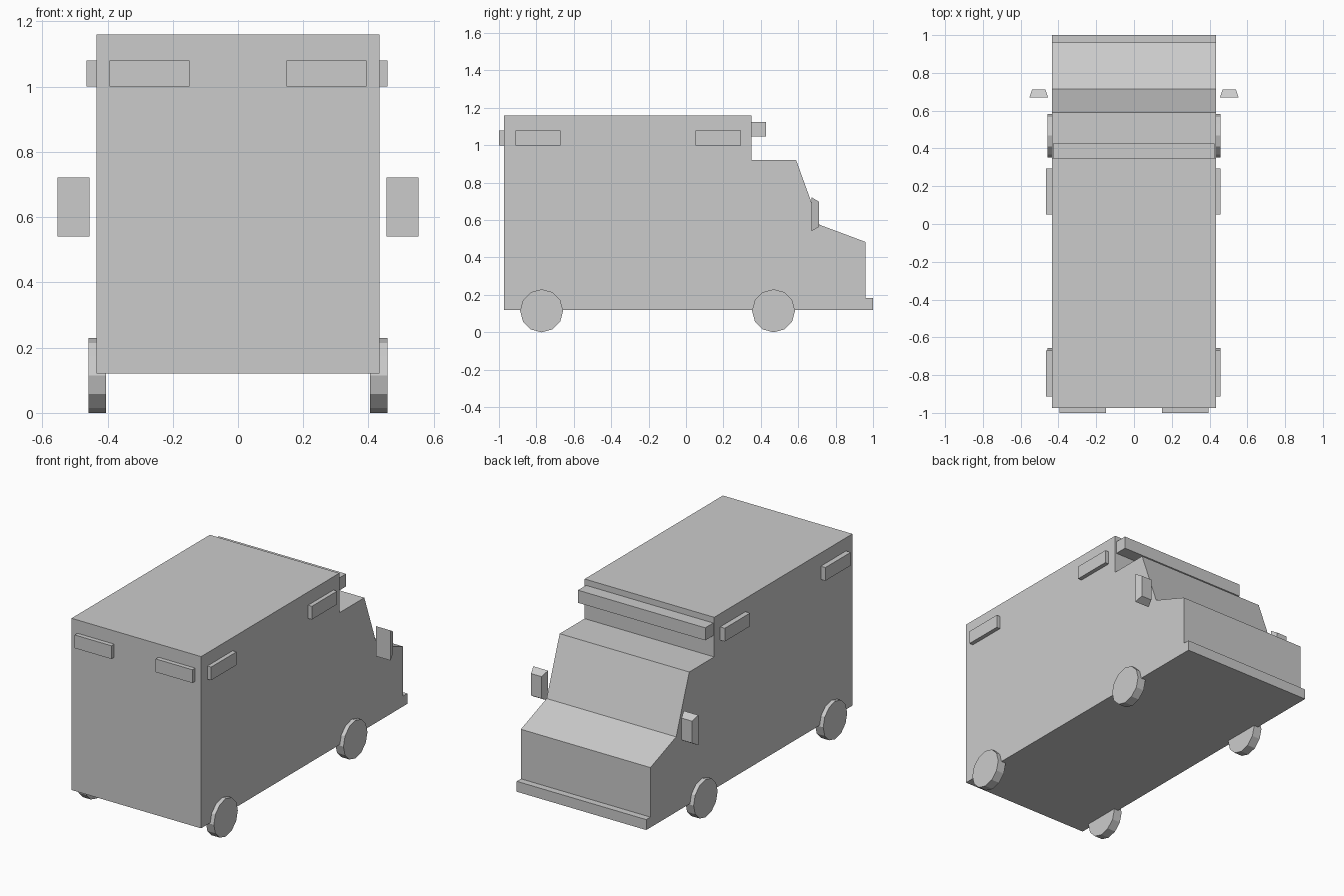
import bpy, bmesh
from math import pi
from mathutils import Matrix

if "Cube" in bpy.data.objects:
    bpy.data.objects.remove(bpy.data.objects["Cube"])


def make_object(name, bm):
    bmesh.ops.recalc_face_normals(bm, faces=bm.faces)
    mesh = bpy.data.meshes.new(name)
    bm.to_mesh(mesh)
    bm.free()
    obj = bpy.data.objects.new(name, mesh)
    bpy.context.collection.objects.link(obj)
    return obj


def box(name, x, y, z):
    """Box from (min, max) ranges on each axis."""
    bm = bmesh.new()
    bmesh.ops.create_cube(bm, size=1)
    for v in bm.verts:
        v.co = [r[0] if c < 0 else r[1] for r, c in zip((x, y, z), v.co)]
    return make_object(name, bm)


def side_x(side, a, b):
    return tuple(sorted((side * a, side * b)))


# Van body: side profile (y, z) extruded across the width
HALF = 0.434
profile = [(-0.973, 0.12), (-0.973, 1.16), (0.35, 1.16), (0.35, 0.92),
           (0.589, 0.92), (0.714, 0.575), (0.96, 0.483), (0.96, 0.183),
           (1.0, 0.183), (1.0, 0.12)]
bm = bmesh.new()
face = bm.faces.new([bm.verts.new((-HALF, y, z)) for y, z in profile])
ext = bmesh.ops.extrude_face_region(bm, geom=[face])
bmesh.ops.translate(bm, vec=(2 * HALF, 0, 0),
                    verts=[v for v in ext["geom"] if isinstance(v, bmesh.types.BMVert)])
make_object("van_body", bm)

# Roof light bar above the cab
box("roof_light_bar", (-0.428, 0.425), (0.345, 0.427), (1.048, 1.124))

for side, label in ((-1, "left"), (1, "right")):
    # Wheels: twelve-sided discs set into the body sides
    for pos, y in (("front", -0.772), ("rear", 0.468)):
        bm = bmesh.new()
        bmesh.ops.create_cone(bm, cap_ends=True, segments=12, radius1=0.115,
                              radius2=0.115, depth=0.054,
                              matrix=Matrix.Translation((side * 0.432, y, 0.115))
                              @ Matrix.Rotation(pi / 2, 4, 'Y'))
        make_object(f"wheel_{pos}_{label}", bm)

    # Marker lights along the sides
    outer = 0.465 if side < 0 else 0.459
    for pos, y in (("front", (-0.912, -0.67)), ("rear", (0.051, 0.293))):
        box(f"side_light_{pos}_{label}", side_x(side, 0.425, outer), y, (1.0, 1.08))

    # Marker lights on the box end
    box(f"end_light_{label}", side_x(side, 0.149, 0.394), (-1.0, -0.965), (1.0, 1.08))

    # Wing mirrors: block tapered towards the cab nose
    mirror = box(f"wing_mirror_{label}", side_x(side, 0.455, 0.553),
                 (0.671, 0.712), (0.54, 0.722))
    for v in mirror.data.vertices:
        if v.co.y > 0.7:
            v.co.x = side * 0.504 + (v.co.x - side * 0.504) * 0.72
            v.co.z = 0.631 + (v.co.z - 0.631) * 0.73
